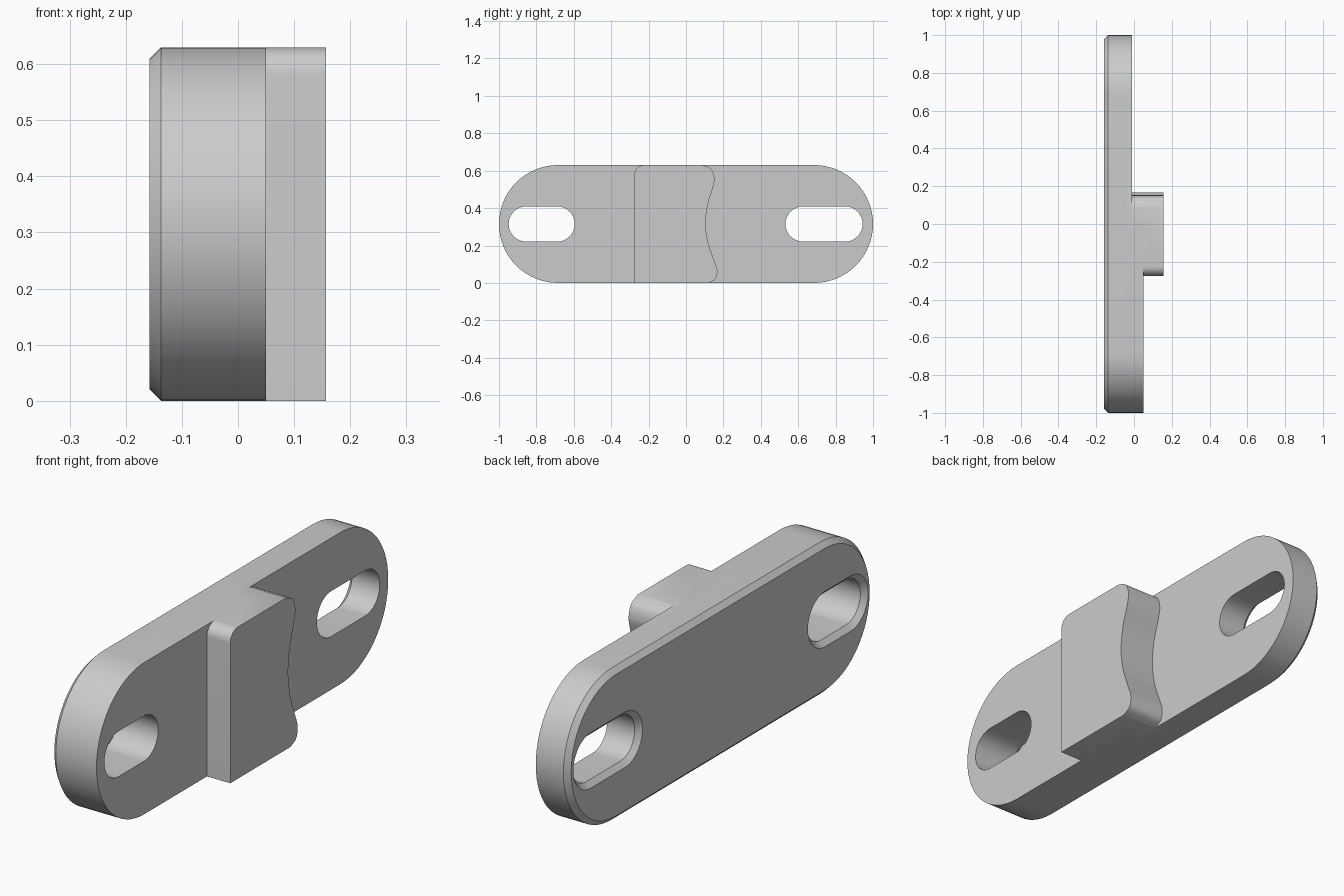
import bpy, bmesh, math
from mathutils import Vector

cube = bpy.data.objects.get("Cube")
if cube:
    bpy.data.objects.remove(cube, do_unlink=True)

HEIGHT = 0.63
MID = HEIGHT / 2
BACK, LOW, HIGH, PAD = -0.158, -0.01, 0.05, 0.157
CHAMFER = 0.021

grey = bpy.data.materials.new("plain grey")
grey.use_nodes = True
colour = (0.6, 0.6, 0.6, 1)
grey.diffuse_color = colour
grey.node_tree.nodes["Principled BSDF"].inputs["Base Color"].default_value = colour


def arc(cy, cz, r, start, end, n):
    angles = [math.radians(start + (end - start) * i / n) for i in range(n + 1)]
    return [(cy + r * math.cos(a), cz + r * math.sin(a)) for a in angles]


def stadium(y0, y1, r, n=32):
    """Rounded slot outline around the two arc centres y0 and y1."""
    return arc(y1, MID, r, -90, 90, n) + arc(y0, MID, r, 90, 270, n)


def smooth_path(points, steps=8):
    """Catmull-Rom curve through the points."""
    p = [Vector(q) for q in [points[0]] + points + [points[-1]]]
    out = []
    for a, b, c, d in zip(p, p[1:], p[2:], p[3:]):
        for i in range(steps):
            t = i / steps
            out.append(tuple(0.5 * (2 * b + (c - a) * t
                                    + (2 * a - 5 * b + 4 * c - d) * t ** 2
                                    + (3 * b - a - 3 * c + d) * t ** 3)))
    return out + [points[-1]]


def loft(name, layers):
    """Solid from matching (y, z) outlines stacked along x."""
    bm = bmesh.new()
    rings = [[bm.verts.new((x, y, z)) for y, z in outline] for x, outline in layers]
    for low, high in zip(rings, rings[1:]):
        for i in range(len(low)):
            j = (i + 1) % len(low)
            bm.faces.new((low[i], low[j], high[j], high[i]))
    bm.faces.new(rings[0][::-1])
    bm.faces.new(rings[-1])
    bmesh.ops.recalc_face_normals(bm, faces=bm.faces)
    mesh = bpy.data.meshes.new(name)
    bm.to_mesh(mesh)
    bm.free()
    mesh.materials.append(grey)
    ob = bpy.data.objects.new(name, mesh)
    bpy.context.collection.objects.link(ob)
    return ob


def combine(target, tool, operation):
    tool.hide_render = True
    mod = target.modifiers.new(operation.lower(), "BOOLEAN")
    mod.operation, mod.solver, mod.object = operation, "EXACT", tool
    bpy.context.view_layer.objects.active = target
    bpy.ops.object.modifier_apply(modifier=mod.name)
    bpy.data.objects.remove(tool, do_unlink=True)


# Plate with round ends and a chamfered back rim
end = 1 - MID
plate = loft("slotted_plate", [
    (BACK, stadium(-end, end, MID - CHAMFER)),
    (BACK + CHAMFER, stadium(-end, end, MID)),
    (HIGH, stadium(-end, end, MID))])

# Thinner half of the plate
step = loft("step_cutter", [(x, [(0, -1), (2, -1), (2, 2), (0, 2)]) for x in (LOW, 1)])
combine(plate, step, "DIFFERENCE")

# Raised pad with a wavy side wall
wavy_side = smooth_path([
    (0.12, 0), (0.158, 0.022), (0.167, 0.07), (0.147, 0.13), (0.117, 0.22),
    (0.105, 0.32), (0.117, 0.42), (0.144, 0.51), (0.152, 0.56),
    (0.136, 0.608), (0.09, HEIGHT)])
outline = [(-0.275, 0)] + wavy_side + arc(-0.225, HEIGHT - 0.05, 0.05, 90, 180, 10)
pad = loft("pad", [(x, outline) for x in (LOW - 0.04, PAD)])
combine(plate, pad, "UNION")

# Through slots, chamfered at the back
r = 0.094
for y0, y1 in ((-0.948, -0.595), (0.532, 0.944)):
    a, b = y0 + r, y1 - r
    cutter = loft("slot_cutter", [
        (BACK - 0.02, stadium(a, b, r + CHAMFER + 0.02)),
        (BACK + CHAMFER, stadium(a, b, r)),
        (0.3, stadium(a, b, r))])
    combine(plate, cutter, "DIFFERENCE")

# Smooth shading with crisp edges
bpy.ops.object.select_all(action="DESELECT")
plate.select_set(True)
bpy.context.view_layer.objects.active = plate
bpy.ops.object.shade_smooth_by_angle(angle=math.radians(30))
